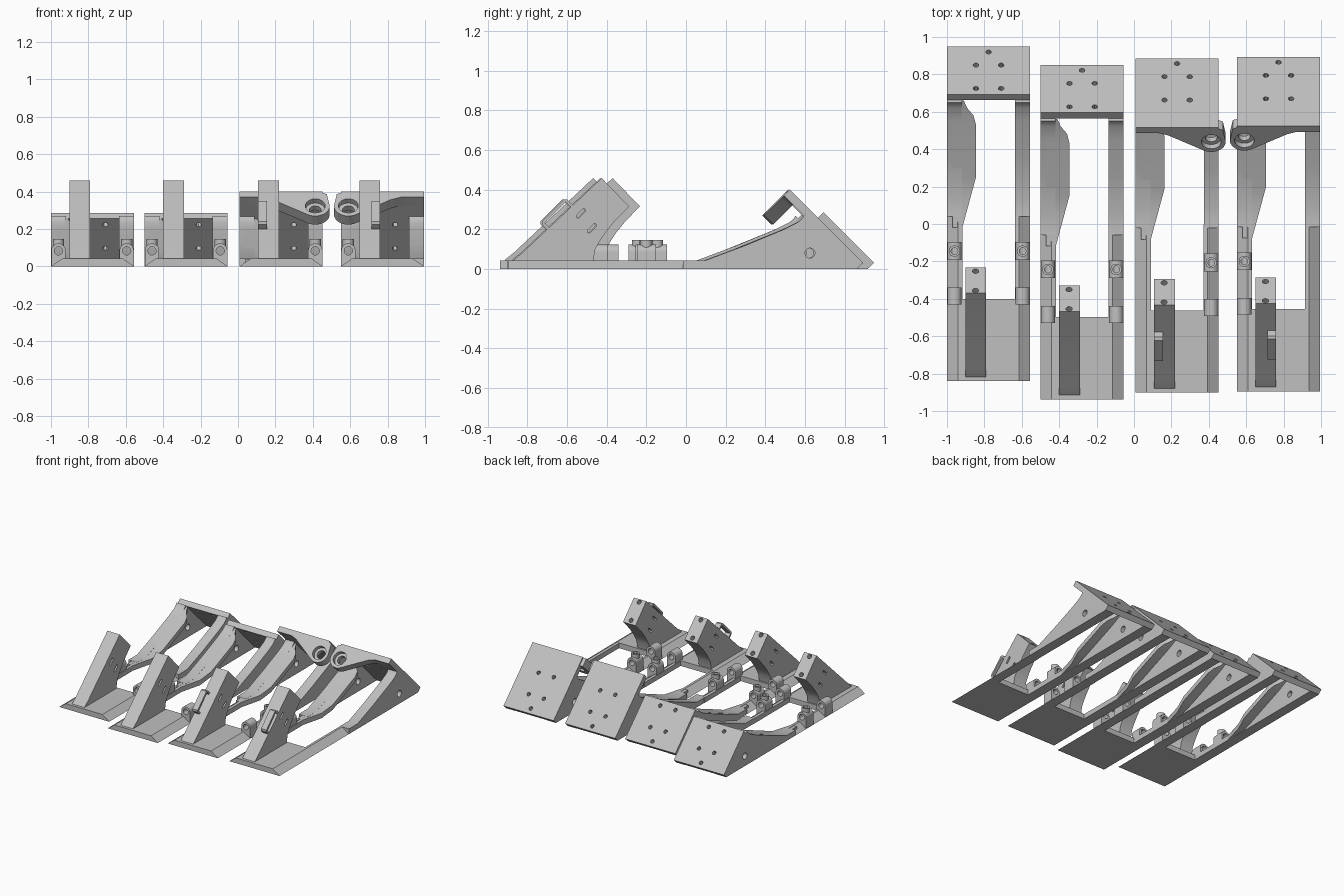
import bpy, bmesh, math
from mathutils import Vector

if "Cube" in bpy.data.objects:
    bpy.data.objects.remove(bpy.data.objects["Cube"])

grey = bpy.data.materials.new("light_grey")
grey.diffuse_color = (0.53, 0.53, 0.53, 1)
grey.use_nodes = True
grey.node_tree.nodes["Principled BSDF"].inputs["Base Color"].default_value = grey.diffuse_color
X, Y, Z = Vector((1, 0, 0)), Vector((0, 1, 0)), Vector((0, 0, 1))
R = math.sqrt(0.5)
UP_BACK = Vector((0, R, R))       # outward normal of the rear plate
UP_FRONT = Vector((0, -R, R))     # outward normal of the sloped arm front
W = 0.445                         # width of one bracket


def prism(name, pts, org, u, v, w, depth):
    """Extrude the outline pts (in axes u, v) along w."""
    bm = bmesh.new()
    org = Vector(org)
    lo = [bm.verts.new(org + u * a + v * b) for a, b in pts]
    hi = [bm.verts.new(p.co + w * depth) for p in lo]
    n = len(pts)
    bm.faces.new(lo)
    bm.faces.new(hi[::-1])
    for i in range(n):
        bm.faces.new((lo[i], hi[i], hi[(i + 1) % n], lo[(i + 1) % n]))
    return finish(name, bm)


def finish(name, bm):
    bmesh.ops.recalc_face_normals(bm, faces=bm.faces)
    me = bpy.data.meshes.new(name)
    bm.to_mesh(me)
    bm.free()
    me.materials.append(grey)
    ob = bpy.data.objects.new(name, me)
    bpy.context.collection.objects.link(ob)
    return ob


def arc(cx, cy, r, a0, a1, n):
    return [(cx + r * math.cos(math.radians(a0 + (a1 - a0) * i / n)),
             cy + r * math.sin(math.radians(a0 + (a1 - a0) * i / n))) for i in range(n + 1)]


def rod(name, c, w, r, half, n=20):
    """Cylinder centred on c along w."""
    w = Vector(w)
    u = X if abs(w.x) < 0.5 else Y
    v = w.cross(u)
    return prism(name, arc(0, 0, r, 0, 360, n)[:-1], Vector(c) - w * half, u, v, w, 2 * half)


def cut(ob, cutters):
    """Subtract the cutters and bake the result."""
    for c in cutters:
        c.hide_render = True
        m = ob.modifiers.new("hole", 'BOOLEAN')
        m.operation, m.solver, m.object = 'DIFFERENCE', 'EXACT', c
    dg = bpy.context.evaluated_depsgraph_get()
    me = bpy.data.meshes.new_from_object(ob.evaluated_get(dg))
    ob.modifiers.clear()
    ob.data = me
    for c in cutters:
        bpy.data.objects.remove(c)


def shelf(name, x0, y0):
    """Wavy inward flange along the top of the left wall."""
    rows = [(0.82, 0.082, 0.04), (0.99, 0.128, 0.042), (1.09, 0.155, 0.078), (1.37, 0.155, 0.192),
            (1.42, 0.142, 0.214), (1.46, 0.108, 0.235), (1.50, 0.09, 0.255)]
    bm = bmesh.new()
    rings = []
    for y, wd, z in rows:
        zb = max(z - 0.04, 0.0)
        rings.append([bm.verts.new((x0 + a, y0 + y, b)) for a, b in
                      ((0.03, zb), (wd, zb), (wd, z), (0.03, z))])
    for p, q in zip(rings, rings[1:]):
        for i in range(4):
            j = (i + 1) % 4
            bm.faces.new((p[i], p[j], q[j], q[i]))
    bm.faces.new(rings[0])
    bm.faces.new(rings[-1])
    return finish(name, bm)


def bracket(tag, x0, y0, post_sides, lug=None):
    def n(s):
        return s + "_" + tag

    def P(x, y, z):
        return Vector((x0 + x, y0 + y, z))

    # bevelled front base and the two rails
    c = 0.06
    prism(n("front_base"), [(0, 0), (W, 0), (W - c, 0.042), (c, 0.042)], P(0, 0, 0), X, Z, Y, 0.44)
    for side, s in (("left", 1), ("right", -1)):
        ex = 0 if s > 0 else W
        prism(n(side + "_rail"), [(0, 0), (0.082, 0), (0.082, 0.04), (c, 0.042)],
              P(ex, 0.43, 0), X * s, Z, Y, 0.47)
        # rising side wall with a cross hole
        wall = prism(n(side + "_wall"),
                     [(0.88, 0), (0.88, 0.042), (0.99, 0.042), (1.19, 0.117), (1.39, 0.2),
                      (1.46, 0.235), (1.482, 0.255), (1.49, 0.268), (1.758, 0)],
                     P(ex, 0, 0), Y, Z, X * s, 0.08)
        cut(wall, [rod("cutter", P(ex, 1.52, 0.08), X, 0.025, 0.2)])
    shelf(n("wall_flange"), x0, y0)

    # tilted rear plate with five screw holes
    t = 0.40 if lug else 0.285
    plate = prism(n("rear_plate"), [(1.755, 0), (1.788, 0.03), (1.818 - t, t), (1.788 - t, t - 0.03)],
                  P(0, 0, 0), Y, Z, X, W)
    holes = [(W / 2, 1.76), (0.155, 1.69), (0.29, 1.69), (0.155, 1.565), (0.29, 1.565)]
    cut(plate, [rod("cutter", P(x, y, 1.818 - y), UP_BACK, 0.015, 0.2, 12) for x, y in holes])

    # eyelet lug standing off the plate's upper edge
    if lug:
        s = 1 if lug == "left" else -1
        ex = 0 if s > 0 else W
        org = P(ex, 1.418, 0.40)
        pts = [(W, 0.01), (0, 0.01), (-0.022, 0.02)] + arc(0.04, 0.108, 0.077, 180, 60, 14) \
            + [(0.27, 0.06), (0.32, 0.043), (W, 0.043)]
        ob = prism(n("eyelet_lug"), pts, org, X * s, -UP_BACK, -UP_FRONT, 0.065)
        ctr = org + X * s * 0.04 - UP_BACK * 0.108
        cut(ob, [rod("cutter", ctr, UP_FRONT, 0.053, 0.032, 24),
                 rod("cutter", ctr, UP_FRONT, 0.032, 0.15, 24)])

    # sloped arm with concave back, top screw holes and side slots
    arm = prism(n("arm"), [(0.012, 0.03), (0.03, 0.05), (0.07, 0.082), (0.47, 0.458), (0.608, 0.315),
                           (0.575, 0.282), (0.53, 0.235), (0.49, 0.185), (0.46, 0.14), (0.438, 0.1),
                           (0.425, 0.03)],
                P(0.10, 0, 0), Y, Z, X, 0.11)
    cutters = [rod("cutter", P(0.153, y, 0.928 - y), UP_BACK, 0.017, 0.05, 14) for y in (0.485, 0.59)]
    for y, z in ((0.365, 0.28), (0.42, 0.205)):
        slot = arc(0.02, 0, 0.009, -90, 90, 6) + arc(-0.02, 0, 0.009, 90, 270, 6)
        cutters.append(prism("cutter", slot, P(0.0, y, z), UP_BACK, UP_FRONT, X, 0.3))
    cut(arm, cutters)

    # cable loop on the arm front
    if lug:
        lx = 0.10 if lug == "right" else 0.163
        prism(n("cable_loop"), [(-0.09, -0.015), (-0.09, 0.038), (-0.078, 0.05), (0.078, 0.05),
                                (0.09, 0.038), (0.09, -0.015), (0.075, -0.015), (0.075, 0.034),
                                (-0.075, 0.034), (-0.075, -0.015)],
              P(lx, 0.26, 0.26), UP_BACK, UP_FRONT, X, 0.047)

    # hinge knuckles and bolt posts on the rails
    for side in post_sides:
        px = 0.04 if side == "left" else W - 0.04
        sec = [(-0.038, 0.0), (0.038, 0.0)] + arc(0, 0.083, 0.038, 0, 180, 14)
        for nm, ya, d in (("knuckle", 0.41, 0.09), ("post_block", 0.648, 0.095)):
            ob = prism(n(side + "_" + nm), sec, P(px, ya, 0.002), X, Z, Y, d)
            cs = [rod("cutter", P(px, ya, 0.083), Y, 0.022, 0.3)]
            if nm == "post_block":
                cs.append(rod("cutter", P(px, 0.695, 0.13), Z, 0.018, 0.06))
            cut(ob, cs)
        nub = rod(n(side + "_post_collar"), P(px, 0.695, 0.125), Z, 0.03, 0.022)
        cut(nub, [rod("cutter", P(px, 0.695, 0.12), Z, 0.018, 0.1)])


bracket("a", -1.0, -0.84, ("left", "right"))
bracket("b", -0.5, -0.938, ("left", "right"))
bracket("c", 0.008, -0.902, ("right",), "right")
bracket("d", 0.55, -0.895, ("left",), "left")

# smooth the round parts while keeping edges crisp
bpy.ops.object.select_all(action='SELECT')
bpy.context.view_layer.objects.active = bpy.context.collection.objects[0]
bpy.ops.object.shade_smooth_by_angle(angle=math.radians(30))
